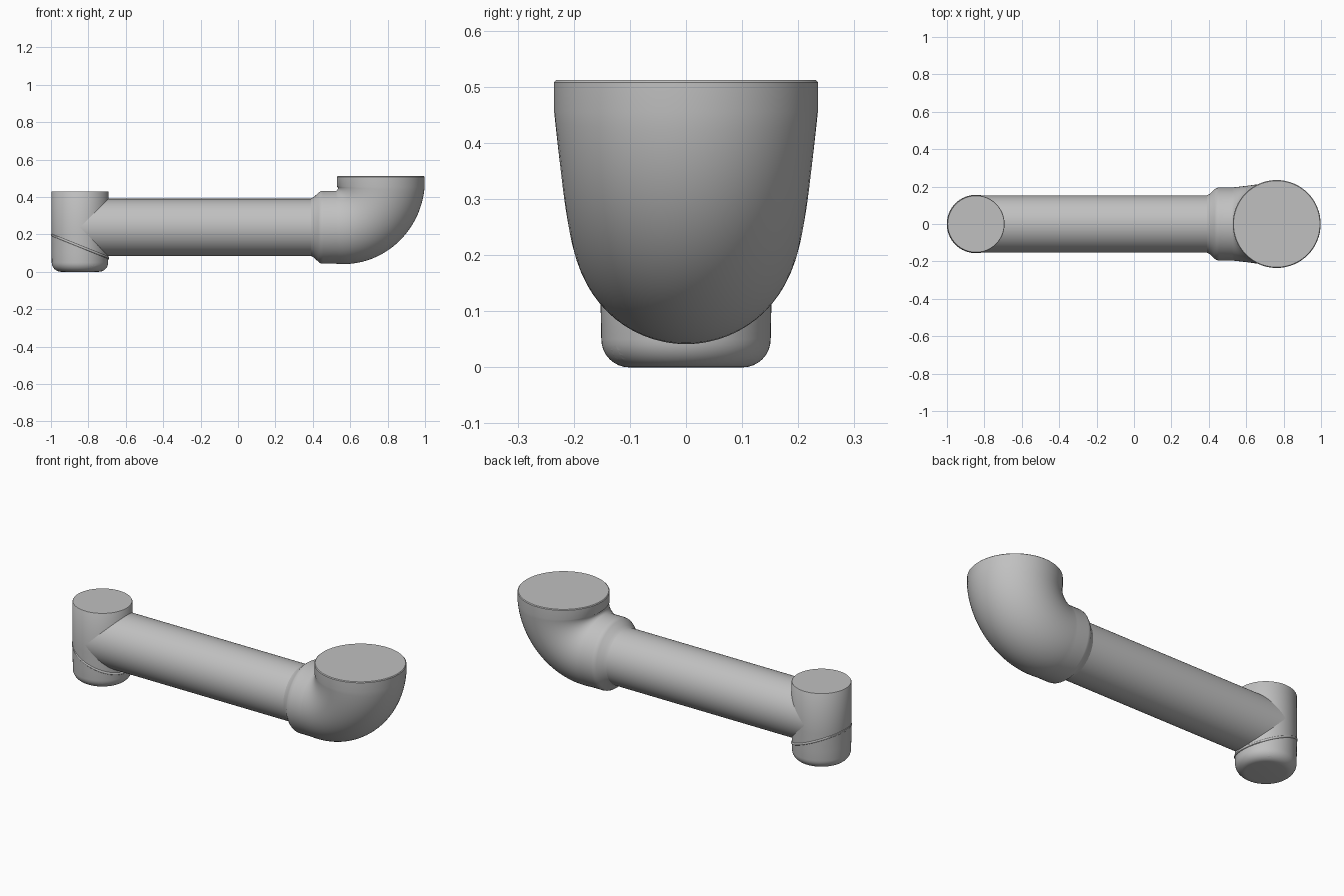
import bpy, math
from mathutils import Vector

if "Cube" in bpy.data.objects:
    bpy.data.objects.remove(bpy.data.objects["Cube"], do_unlink=True)

GREY = (0.53, 0.53, 0.53, 1)
grey = bpy.data.materials.new("plain grey")
grey.use_nodes = True
grey.diffuse_color = GREY
grey.node_tree.nodes["Principled BSDF"].inputs["Base Color"].default_value = GREY

X, Y, Z = Vector((1, 0, 0)), Vector((0, 1, 0)), Vector((0, 0, 1))
SIDES = 64


def smooth(obj):
    bpy.ops.object.select_all(action="DESELECT")
    obj.select_set(True)
    bpy.context.view_layer.objects.active = obj
    bpy.ops.object.shade_smooth_by_angle(angle=math.radians(35))


def loft(name, rings, closed=False):
    """Skin circles given as (centre, axis u, axis v, radius)."""
    verts, faces = [], []
    for c, u, v, r in rings:
        for i in range(SIDES):
            a = 2 * math.pi * i / SIDES
            verts.append(c + u * (r * math.cos(a)) + v * (r * math.sin(a)))
    n = len(rings)
    for k in range(n if closed else n - 1):
        m = (k + 1) % n
        for i in range(SIDES):
            j = (i + 1) % SIDES
            faces.append((k * SIDES + i, k * SIDES + j, m * SIDES + j, m * SIDES + i))
    if not closed:
        faces.append(tuple(reversed(range(SIDES))))
        faces.append(tuple(range((n - 1) * SIDES, n * SIDES)))
    mesh = bpy.data.meshes.new(name)
    mesh.from_pydata(verts, [], faces)
    mesh.materials.append(grey)
    obj = bpy.data.objects.new(name, mesh)
    bpy.context.collection.objects.link(obj)
    smooth(obj)
    return obj


POST_X, POST_R, AXIS_Z = -0.845, 0.153, 0.238

# Upright post with a rounded foot
FOOT = 0.05
profile = []
for i in range(9):
    a = math.pi / 2 * i / 8
    profile.append((0.101 + FOOT * math.sin(a), FOOT * (1 - math.cos(a))))
profile += [(0.152, 0.1), (POST_R, 0.2), (POST_R, 0.427), (POST_R - 0.002, 0.43)]
post = loft("upright_post", [(Vector((POST_X, 0, z)), X, Y, r) for r, z in profile])

# Two small locking notches in the foot
for side in (-1, 1):
    d = Vector((0.5, 0.86 * side, 0))
    at = Vector((POST_X, 0, 0.024)) + d * 0.145
    u = Z.cross(d).normalized()
    cutter = loft("notch_cutter", [(at - d * 0.02, u, -Z, 0.013), (at + d * 0.03, u, -Z, 0.013)])
    cutter.hide_render = True
    mod = post.modifiers.new("notch", "BOOLEAN")
    mod.operation = "DIFFERENCE"
    mod.solver = "EXACT"
    mod.object = cutter
    bpy.context.view_layer.objects.active = post
    bpy.ops.object.modifier_apply(modifier=mod.name)
    bpy.data.objects.remove(cutter, do_unlink=True)
smooth(post)

# Slanted bead round the post
bead = []
slope = -0.4
for i in range(12):
    a = 2 * math.pi * i / 12
    bead.append((Vector((POST_X, 0, 0.136 + 0.007 * math.sin(a))), X + Z * slope, Y,
                 0.150 + 0.006 * math.cos(a)))
loft("slanted_bead", bead, closed=True)

# Long horizontal pipe
loft("long_pipe", [(Vector((x, 0, AXIS_Z)), -Z, Y, POST_R) for x in (POST_X, 0.42)])

# Flared collar, widening elbow and upright mouth
rings = [(Vector((x, 0, AXIS_Z)), -Z, Y, r) for x, r in
         ((0.39, 0.153), (0.405, 0.161), (0.43, 0.185), (0.442, 0.193), (0.455, 0.195))]
pivot = Vector((0.525, 0, 0.455))
STEPS = 24
for i in range(STEPS + 1):
    t = i / STEPS
    a = t * math.pi / 2
    d = X * math.sin(a) - Z * math.cos(a)
    rings.append((pivot + d * (0.217 + 0.021 * t), d, Y, 0.195 + 0.04 * t))
for z, r in ((0.508, 0.235), (0.512, 0.231)):
    rings.append((Vector((0.763, 0, z)), X, Y, r))
loft("elbow", rings)
